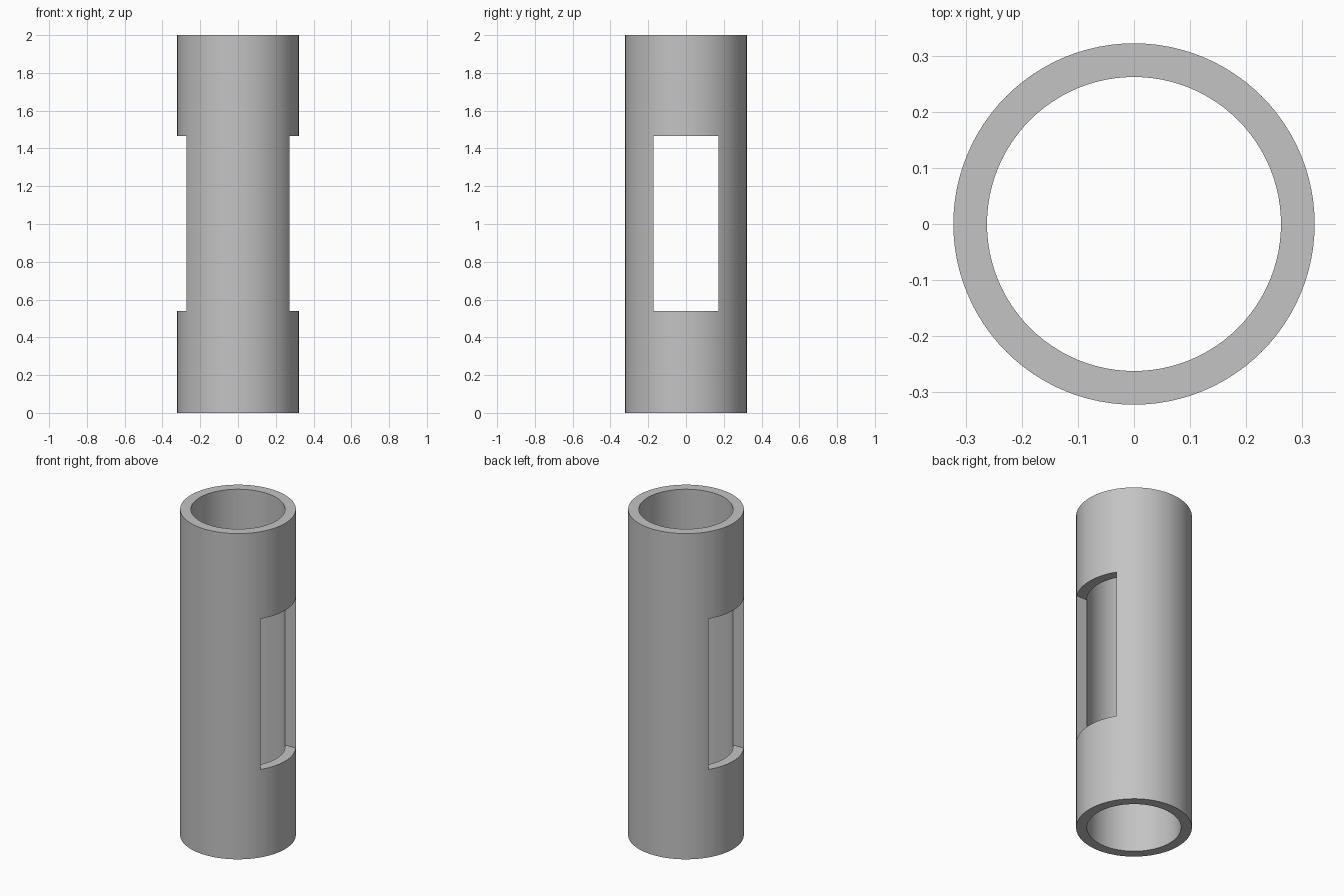
import bpy
import bmesh
import math

OUTER, INNER, HEIGHT = 0.322, 0.262, 2.0
WINDOW_WIDTH, WINDOW_LOW, WINDOW_HIGH = 0.344, 0.54, 1.465
SEGMENTS = 96

default = bpy.data.objects.get("Cube")
if default:
    bpy.data.objects.remove(default, do_unlink=True)

grey = bpy.data.materials.new("plain_grey")
grey.use_nodes = True
grey.diffuse_color = (0.55, 0.55, 0.55, 1)
grey.node_tree.nodes["Principled BSDF"].inputs["Base Color"].default_value = grey.diffuse_color

# Tube: spin a rectangular wall section around the vertical axis
bm = bmesh.new()
section = [(INNER, 0), (OUTER, 0), (OUTER, HEIGHT), (INNER, HEIGHT)]
verts = [bm.verts.new((r, 0, z)) for r, z in section]
edges = [bm.edges.new((verts[i], verts[(i + 1) % 4])) for i in range(4)]
bmesh.ops.spin(bm, geom=verts + edges, cent=(0, 0, 0), axis=(0, 0, 1),
               angle=math.tau, steps=SEGMENTS, use_merge=True)
bmesh.ops.remove_doubles(bm, verts=bm.verts, dist=0.0001)
bmesh.ops.recalc_face_normals(bm, faces=bm.faces)
mesh = bpy.data.meshes.new("slotted_tube")
bm.to_mesh(mesh)
bm.free()
mesh.materials.append(grey)
tube = bpy.data.objects.new("slotted_tube", mesh)
bpy.context.collection.objects.link(tube)

# Cutter: one box through both sides makes the two opposite windows
bpy.ops.mesh.primitive_cube_add(size=1, location=(0, 0, (WINDOW_LOW + WINDOW_HIGH) / 2))
cutter = bpy.context.object
cutter.name = "window_cutter"
cutter.scale = (1, WINDOW_WIDTH, WINDOW_HIGH - WINDOW_LOW)
cutter.data.materials.append(grey)
cutter.hide_render = True
cutter.hide_viewport = True

cut = tube.modifiers.new("windows", 'BOOLEAN')
cut.operation = 'DIFFERENCE'
cut.solver = 'EXACT'
cut.object = cutter

# Apply the cut, drop the cutter, and smooth the round walls
bpy.ops.object.select_all(action='DESELECT')
tube.select_set(True)
bpy.context.view_layer.objects.active = tube
bpy.context.view_layer.update()
bpy.ops.object.modifier_apply(modifier=cut.name)
bpy.data.objects.remove(cutter, do_unlink=True)
bpy.ops.object.shade_smooth_by_angle(angle=math.radians(30))
